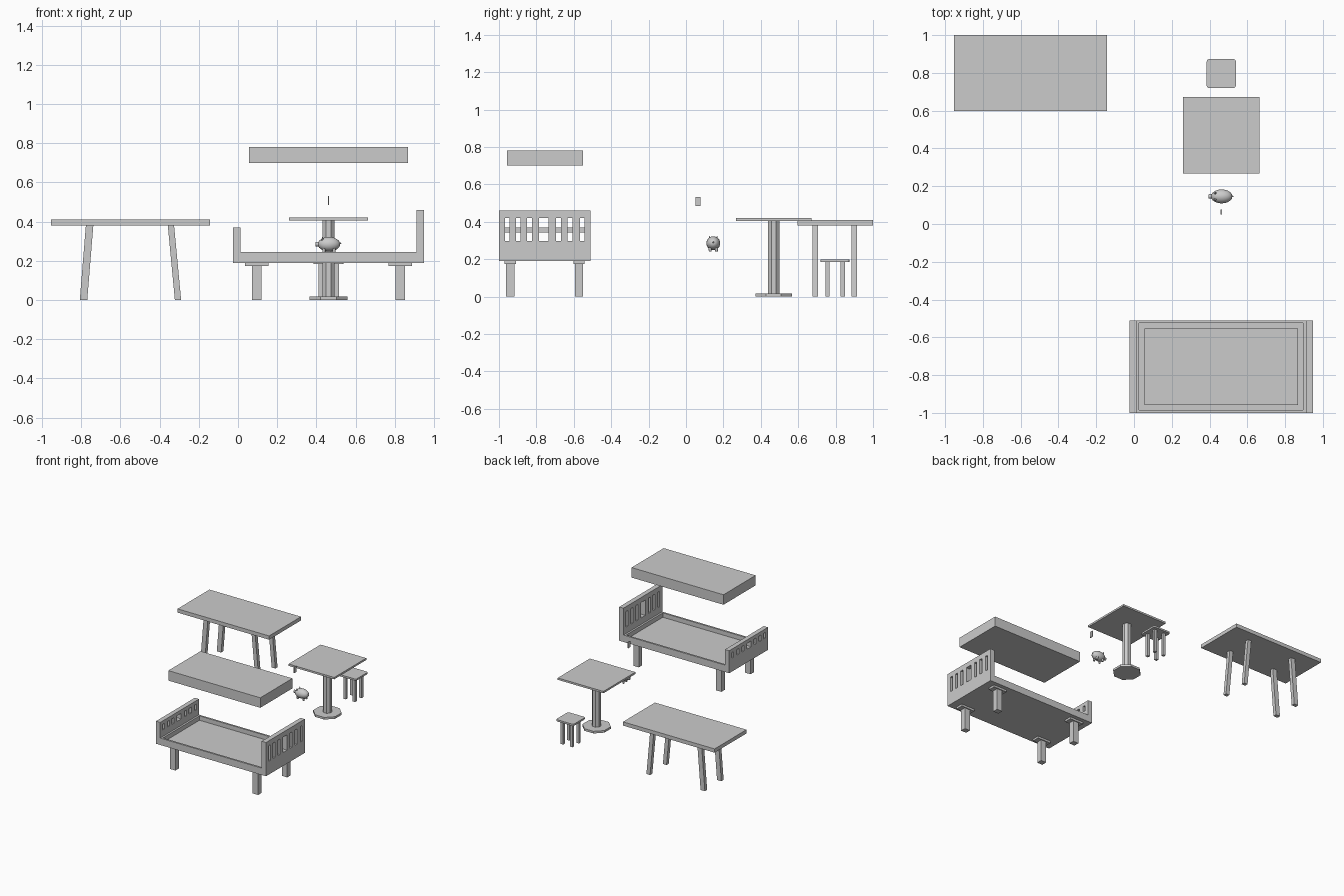
import bpy, bmesh, math
from mathutils import Matrix, Vector

if "Cube" in bpy.data.objects:
    bpy.data.objects.remove(bpy.data.objects["Cube"])


def finish(name, bm):
    bmesh.ops.recalc_face_normals(bm, faces=bm.faces)
    me = bpy.data.meshes.new(name)
    bm.to_mesh(me)
    bm.free()
    ob = bpy.data.objects.new(name, me)
    bpy.context.collection.objects.link(ob)
    return ob


def add_box(bm, x, y, z, shear=0.0):
    """Box from (min, max) pairs; shear shifts the bottom face along x."""
    vs = bmesh.ops.create_cube(bm, size=1)["verts"]
    for v in vs:
        low = v.co.z < 0
        v.co = Vector((x[v.co.x > 0] + (shear if low else 0), y[v.co.y > 0], z[v.co.z > 0]))
    return vs


def box(name, x, y, z, shear=0.0):
    bm = bmesh.new()
    add_box(bm, x, y, z, shear)
    return finish(name, bm)


def octagon(name, cx, cy, z, half_width):
    bm = bmesh.new()
    r = half_width / math.cos(math.pi / 8)
    m = Matrix.Translation((cx, cy, (z[0] + z[1]) / 2)) @ Matrix.Rotation(math.pi / 8, 4, 'Z')
    bmesh.ops.create_cone(bm, cap_ends=True, segments=8, radius1=r, radius2=r,
                          depth=z[1] - z[0], matrix=m)
    return finish(name, bm)


# Dining table with splayed legs
box("dining_table_top", (-0.953, -0.143), (0.597, 1.0), (0.38, 0.41))
for x, s in (((-0.776, -0.738), -0.031), ((-0.358, -0.326), 0.036)):
    for y in ((0.677, 0.706), (0.885, 0.914)):
        box("dining_table_leg", x, y, (0, 0.38), s)

# Bed frame with a recessed tray
bm = bmesh.new()
add_box(bm, (0.012, 0.91), (-1.0, -0.51), (0.19, 0.245))
bm.faces.ensure_lookup_table()
top = max(bm.faces, key=lambda f: f.calc_center_median().z)
bmesh.ops.inset_region(bm, faces=[top], thickness=0.021)
floor = bmesh.ops.extrude_discrete_faces(bm, faces=[top])["faces"][0]
for v in floor.verts:
    v.co.z -= 0.035
finish("bed_frame", bm)

# Slotted head and foot boards
SLOTS = [-0.968, -0.944, -0.909, -0.884, -0.85, -0.824, -0.786, -0.734,
         -0.695, -0.669, -0.633, -0.607, -0.567, -0.543]


def slotted_board(name, x0, x1, slot_top, top_z):
    bm = bmesh.new()
    ys = [-1.0] + SLOTS + [-0.51]
    zs = [0.19, 0.297, slot_top, top_z]
    g = [[bm.verts.new((x0, y, z)) for z in zs] for y in ys]
    for i in range(len(ys) - 1):
        for j in range(3):
            if j == 1 and i % 2 == 1:
                continue
            bm.faces.new((g[i][j], g[i + 1][j], g[i + 1][j + 1], g[i][j + 1]))
    ext = bmesh.ops.extrude_face_region(bm, geom=bm.faces[:], use_keep_orig=True)["geom"]
    for v in ext:
        if isinstance(v, bmesh.types.BMVert):
            v.co.x = x1
    return finish(name, bm)


slotted_board("headboard", 0.91, 0.948, 0.42, 0.46)
slotted_board("footboard", -0.025, 0.012, 0.342, 0.37)

# Bed legs with mounting plates
for cx in (0.096, 0.827):
    for cy in (-0.94, -0.572):
        box("bed_leg", (cx - 0.024, cx + 0.024), (cy - 0.022, cy + 0.022), (0, 0.174))
        box("bed_leg_plate", (cx - 0.06, cx + 0.06), (cy - 0.03, cy + 0.03), (0.174, 0.19))

# Mattress above the frame
box("mattress", (0.055, 0.868), (-0.958, -0.552), (0.70, 0.78))

# Pedestal table
box("pedestal_table_top", (0.26, 0.664), (0.267, 0.672), (0.405, 0.42))
octagon("pedestal_column", 0.462, 0.469, (0.017, 0.405), 0.031)
octagon("pedestal_base", 0.462, 0.469, (0, 0.017), 0.097)

# Stool with rounded seat corners
bm = bmesh.new()
add_box(bm, (0.385, 0.539), (0.72, 0.873), (0.185, 0.199))
upright = [e for e in bm.edges if abs(e.verts[0].co.z - e.verts[1].co.z) > 0.01]
bmesh.ops.bevel(bm, geom=upright, offset=0.012, segments=3, profile=0.5, affect='EDGES')
finish("stool_seat", bm)
for cx in (0.421, 0.503):
    for cy in (0.756, 0.838):
        box("stool_leg", (cx - 0.011, cx + 0.011), (cy - 0.011, cy + 0.011), (0, 0.185))


# Piggy bank
def smooth(ob, angle=40):
    bpy.ops.object.select_all(action='DESELECT')
    ob.select_set(True)
    bpy.context.view_layer.objects.active = ob
    bpy.ops.object.shade_smooth_by_angle(angle=math.radians(angle))


def ball(name, c, r):
    bm = bmesh.new()
    bmesh.ops.create_uvsphere(bm, u_segments=20, v_segments=12, radius=1,
                              matrix=Matrix.Translation(c) @ Matrix.Diagonal((*r, 1)))
    smooth(finish(name, bm))


def cone(name, c, r1, r2, depth, rot=Matrix.Identity(4), sides=12):
    bm = bmesh.new()
    bmesh.ops.create_cone(bm, cap_ends=True, segments=sides, radius1=r1, radius2=r2,
                          depth=depth, matrix=Matrix.Translation(c) @ rot)
    smooth(finish(name, bm))


PX, PY, PZ = 0.464, 0.146, 0.285
ball("pig_body", (PX, PY, PZ), (0.057, 0.037, 0.037))
cone("pig_snout", (PX - 0.058, PY, PZ), 0.013, 0.011, 0.022, Matrix.Rotation(-math.pi / 2, 4, 'Y'))
ball("pig_tail", (PX + 0.057, PY, PZ + 0.005), (0.006, 0.004, 0.004))
for s in (-1, 1):
    cone("pig_ear", (PX - 0.033, PY + s * 0.018, PZ + 0.029), 0.008, 0.001, 0.02,
         Matrix.Rotation(-s * 0.4, 4, 'X'), 6)
    for dx in (-0.026, 0.026):
        cone("pig_foot", (PX + dx, PY + s * 0.017, PZ - 0.033), 0.007, 0.009, 0.02)

# Small thin tag floating above the pig
box("tag", (0.458, 0.465), (0.05, 0.077), (0.484, 0.532))
